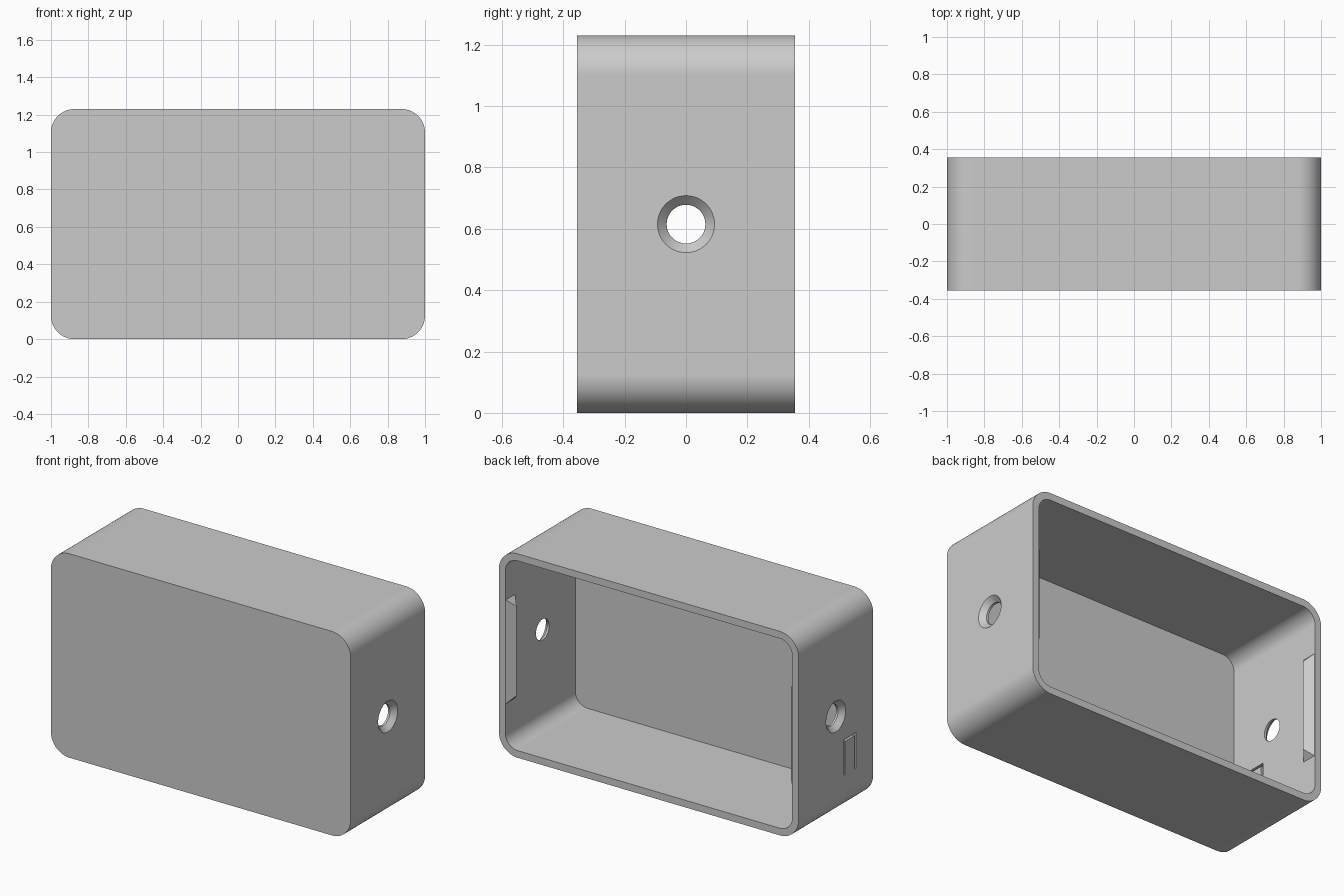
import bpy, bmesh, math
from mathutils import Matrix, Vector

cube = bpy.data.objects.get("Cube")
if cube:
    bpy.data.objects.remove(cube, do_unlink=True)

W, D, H = 1.0, 0.355, 1.23      # half width, half depth, full height
WALL, RADIUS, SEG = 0.043, 0.125, 14
MID = H / 2

grey = bpy.data.materials.new("plain grey")
grey.use_nodes = True
colour = (0.6, 0.6, 0.6, 1)
grey.diffuse_color = colour
grey.node_tree.nodes["Principled BSDF"].inputs["Base Color"].default_value = colour


def finish(bm, name):
    bmesh.ops.recalc_face_normals(bm, faces=bm.faces)
    mesh = bpy.data.meshes.new(name)
    bm.to_mesh(mesh)
    bm.free()
    mesh.materials.append(grey)
    obj = bpy.data.objects.new(name, mesh)
    bpy.context.collection.objects.link(obj)
    return obj


def activate(obj):
    bpy.ops.object.select_all(action='DESELECT')
    obj.select_set(True)
    bpy.context.view_layer.objects.active = obj


def rounded_ring(bm, inset, y):
    r = RADIUS - inset
    cx, cz = W - RADIUS, MID - RADIUS
    ring = []
    for q, (sx, sz) in enumerate([(1, 1), (-1, 1), (-1, -1), (1, -1)]):
        for i in range(SEG + 1):
            a = (q + i / SEG) * math.pi / 2
            ring.append(bm.verts.new((sx * cx + r * math.cos(a), y,
                                      MID + sz * cz + r * math.sin(a))))
    return ring


def cut(target, cutter):
    mod = target.modifiers.new("cut", 'BOOLEAN')
    mod.operation, mod.solver, mod.object = 'DIFFERENCE', 'EXACT', cutter
    activate(target)
    bpy.ops.object.modifier_apply(modifier=mod.name)
    bpy.data.objects.remove(cutter, do_unlink=True)


# Open-backed tray: front plate, outer walls, rim, inner walls, floor
bm = bmesh.new()
rings = [rounded_ring(bm, 0, -D), rounded_ring(bm, 0, D),
         rounded_ring(bm, WALL, D), rounded_ring(bm, WALL, -D + WALL)]
for a, b in zip(rings, rings[1:]):
    for i in range(len(a)):
        j = (i + 1) % len(a)
        bm.faces.new((a[i], a[j], b[j], b[i]))
bm.faces.new(rings[0])
bm.faces.new(rings[-1])
case = finish(bm, "case_shell")

# Countersunk hole through each end wall: a revolved profile (offset from wall, radius)
for side in (1, -1):
    bm = bmesh.new()
    profile = [(0.02, 0.113), (-0.03, 0.063), (-0.1, 0.063)]
    loops = []
    for off, r in profile:
        loops.append([bm.verts.new((side * (W + off), r * math.cos(t * math.tau / 48),
                                    MID + r * math.sin(t * math.tau / 48)))
                      for t in range(48)])
    for a, b in zip(loops, loops[1:]):
        for i in range(48):
            j = (i + 1) % 48
            bm.faces.new((a[i], a[j], b[j], b[i]))
    bm.faces.new(loops[0])
    bm.faces.new(loops[-1])
    cut(case, finish(bm, "hole_cutter"))

# Thin three-sided slot that frees a press tab in the right-hand end wall
y0, y1, z0, z1, g = -0.19, -0.076, 0.23, 0.445, 0.013
bm = bmesh.new()
outline = [(y0, z0), (y0, z1), (y1, z1), (y1, z0),
           (y1 - g, z0), (y1 - g, z1 - g), (y0 + g, z1 - g), (y0 + g, z0)]
base = bm.faces.new([bm.verts.new((-W - 0.05, y, z)) for y, z in outline])
out = bmesh.ops.extrude_face_region(bm, geom=[base])
bmesh.ops.translate(bm, vec=(0.15, 0, 0),
                    verts=[v for v in out["geom"] if isinstance(v, bmesh.types.BMVert)])
cut(case, finish(bm, "slot_cutter"))

activate(case)
bpy.ops.object.shade_smooth_by_angle(angle=math.radians(30))
weighted = case.modifiers.new("even shading", 'WEIGHTED_NORMAL')
weighted.keep_sharp = True

# Wedge-shaped snap ridge inside each end wall, just behind the rim
for side, name in ((1, "left_snap_ridge"), (-1, "right_snap_ridge")):
    bm = bmesh.new()
    wall = W - WALL
    ends = []
    for s in (-1, 1):
        ends.append([bm.verts.new((side * x, y, MID + s * half)) for x, y, half in
                     [(wall + 0.002, D - 0.001, 0.315), (wall - 0.042, D - 0.047, 0.27),
                      (wall + 0.002, D - 0.095, 0.315)]])
    for i in range(3):
        j = (i + 1) % 3
        bm.faces.new((ends[0][i], ends[0][j], ends[1][j], ends[1][i]))
    for e in ends:
        bm.faces.new(e)
    finish(bm, name)
